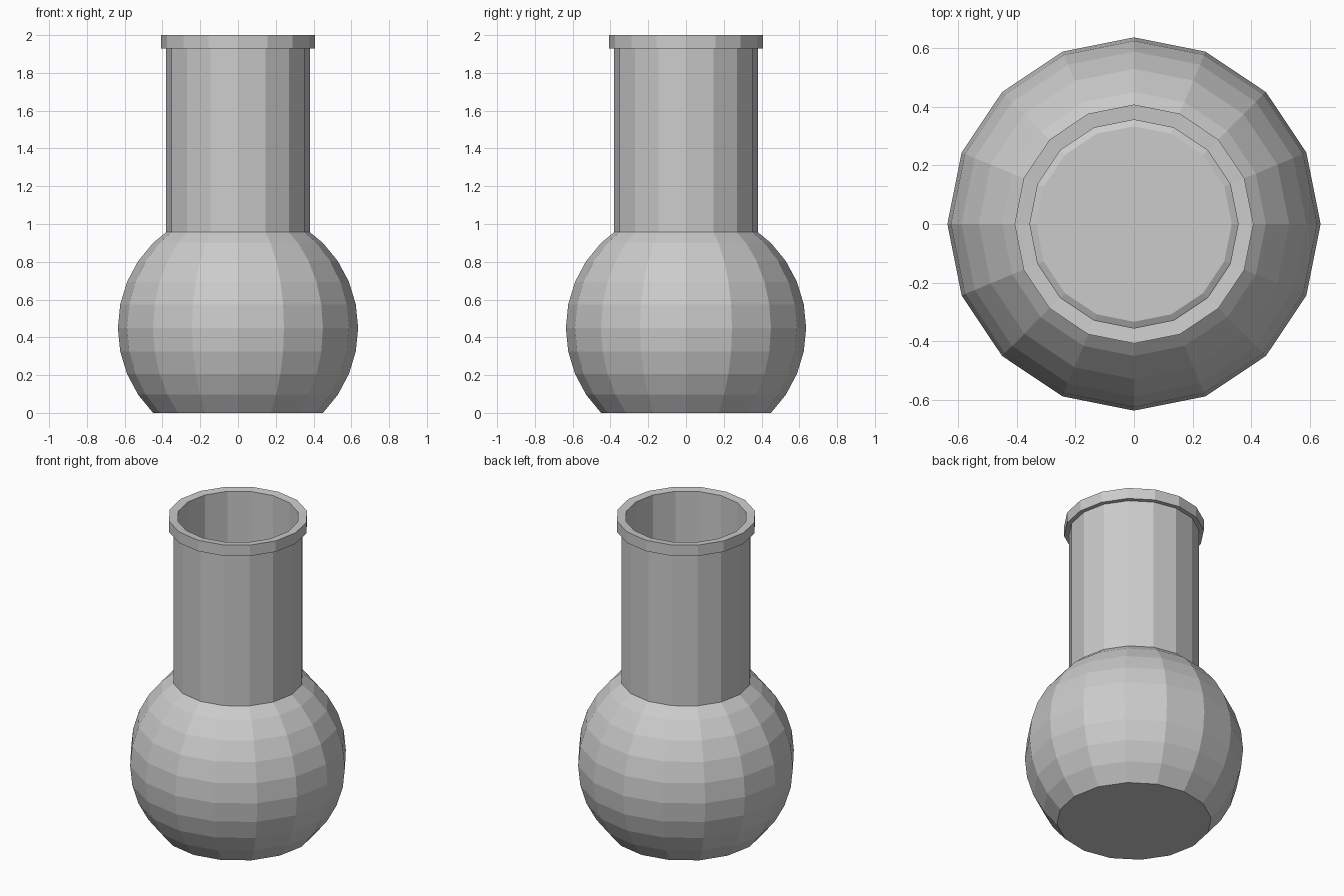
import bpy, bmesh
from math import sin, cos, pi, radians

if "Cube" in bpy.data.objects:
    bpy.data.objects.remove(bpy.data.objects["Cube"])

SIDES = 16


def lathe(name, profile, closed):
    """Turn an (r, z) profile round z; closed joins its ends, else both ends are capped."""
    bm = bmesh.new()
    rings = [[bm.verts.new((r * cos(2 * pi * i / SIDES), r * sin(2 * pi * i / SIDES), z))
              for i in range(SIDES)] for r, z in profile]
    pairs = list(zip(rings, rings[1:]))
    if closed:
        pairs.append((rings[-1], rings[0]))
    else:
        bm.faces.new(rings[0])
        bm.faces.new(rings[-1])
    for a, b in pairs:
        for i in range(SIDES):
            j = (i + 1) % SIDES
            bm.faces.new((a[i], a[j], b[j], b[i]))
    bmesh.ops.recalc_face_normals(bm, faces=bm.faces)
    mesh = bpy.data.meshes.new(name)
    bm.to_mesh(mesh)
    bm.free()
    obj = bpy.data.objects.new(name, mesh)
    bpy.context.collection.objects.link(obj)
    return obj


# round body: faceted sphere cut flat at the base and inside the neck
R, CZ = 0.636, 0.45
body = [(R * cos(radians(11.25 * k)), CZ + R * sin(radians(11.25 * k))) for k in range(-4, 6)]
body[0] = (0.45, 0.0)
body.append((0.333, 0.99))
lathe("flask_body", body, closed=False)

# hollow neck
lathe("flask_neck", [(0.38, 0.94), (0.38, 1.94), (0.356, 1.94), (0.356, 0.94)], closed=True)

# lip, its top dipping slightly inward
lathe("flask_lip", [(0.407, 1.93), (0.407, 2.0), (0.355, 1.995), (0.355, 1.93)], closed=True)
